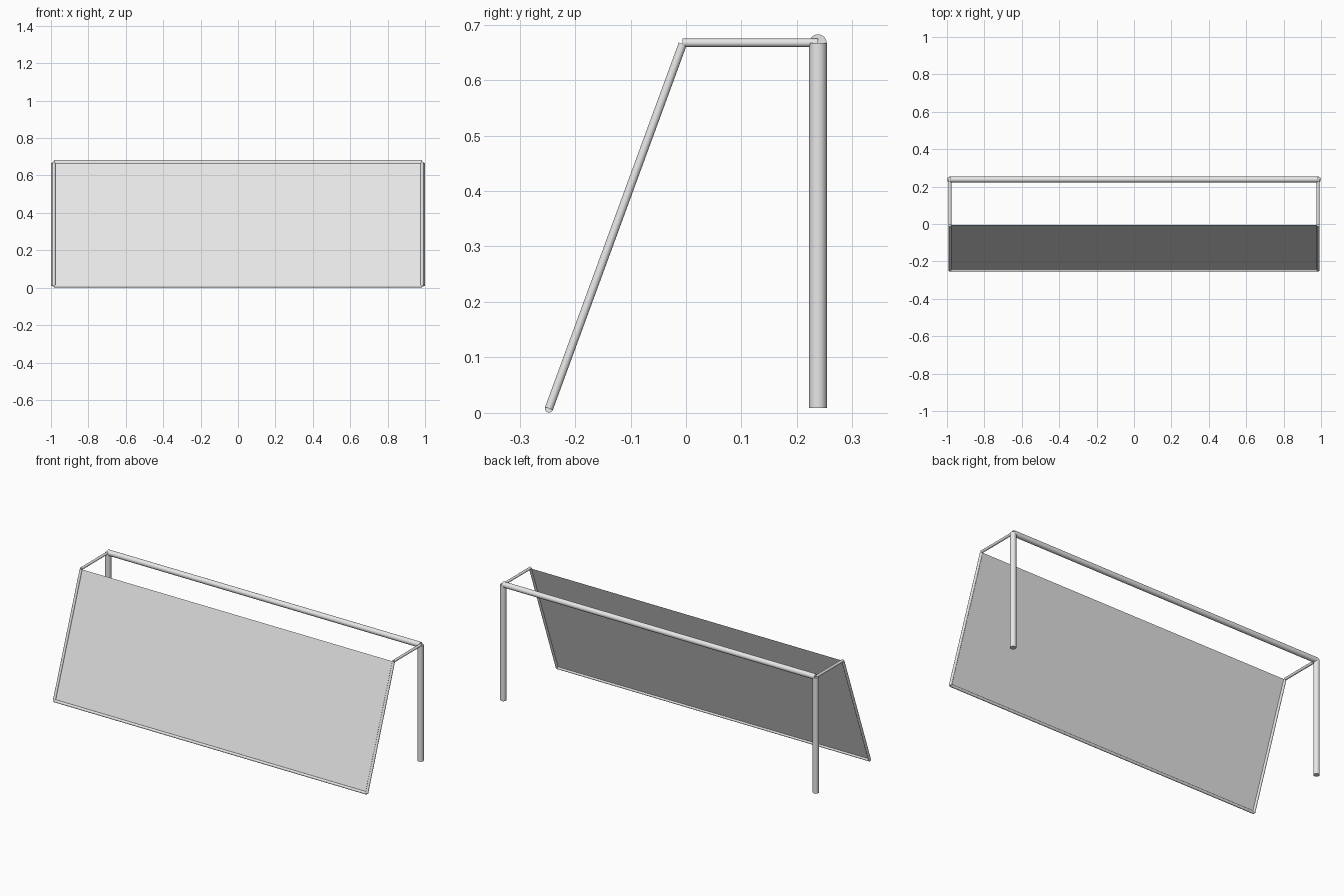
import bpy
from mathutils import Vector

if "Cube" in bpy.data.objects:
    bpy.data.objects.remove(bpy.data.objects["Cube"])

paint = bpy.data.materials.new("light_grey")
paint.use_nodes = True
GREY = (0.8, 0.8, 0.8, 1)
paint.diffuse_color = GREY
paint.node_tree.nodes["Principled BSDF"].inputs["Base Color"].default_value = GREY


def tube(name, start, end, radius):
    """Smooth round bar between two points."""
    start, end = Vector(start), Vector(end)
    axis = end - start
    bpy.ops.mesh.primitive_cylinder_add(vertices=24, radius=radius, depth=axis.length,
                                        location=(start + end) / 2)
    ob = bpy.context.object
    ob.name = name
    ob.rotation_euler = axis.to_track_quat('Z', 'Y').to_euler()
    ob.data.materials.append(paint)
    bpy.ops.object.shade_smooth_by_angle()


X = 0.984            # half distance between the posts
POST_Y = 0.238
POST_R, ROD_R = 0.016, 0.0075
TOP = 0.667
HEAD = (-0.006, 0.665)   # y, z of the slanted rod's upper end
FOOT = (-0.247, 0.008)   # y, z of its lower end

# Posts and side frames
for side, s in (("left", X), ("right", -X)):
    tube(side + "_post", (s, POST_Y, 0.009), (s, POST_Y, TOP), POST_R)
    tube(side + "_top_rod", (s, HEAD[0], TOP), (s, POST_Y, TOP), ROD_R)
    tube(side + "_slanted_rod", (s, *FOOT), (s, *HEAD), ROD_R)

# Cross members
tube("crossbar", (-X, POST_Y, TOP), (X, POST_Y, TOP), 0.0155)
tube("ground_bar", (-X, *FOOT), (X, *FOOT), ROD_R)

# Flat sheet stretched between the slanted rods
mesh = bpy.data.meshes.new("net_sheet")
mesh.from_pydata([(-X, *FOOT), (X, *FOOT), (X, *HEAD), (-X, *HEAD)], [], [(0, 1, 2, 3)])
mesh.materials.append(paint)
bpy.context.collection.objects.link(bpy.data.objects.new("net_sheet", mesh))
